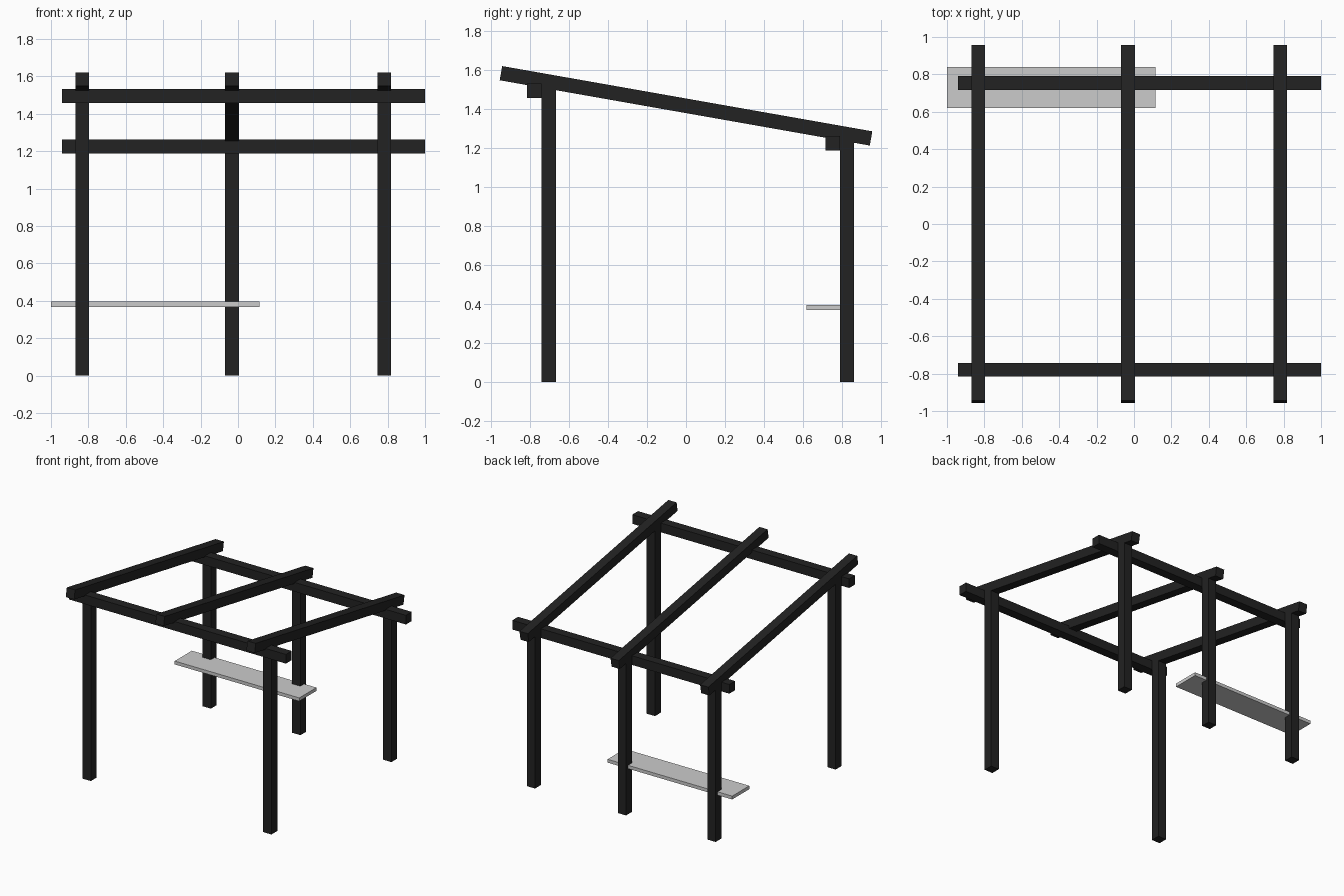
import bpy
from math import radians

if "Cube" in bpy.data.objects:
    bpy.data.objects.remove(bpy.data.objects["Cube"])

T = 0.074                          # square timber thickness
SLOPE = radians(-10)
FRAME_X = (-0.833, -0.032, 0.782)  # post and rafter lines

dark = bpy.data.materials.new("dark_timber")
dark.diffuse_color = (0.016, 0.016, 0.016, 1)
dark.use_nodes = True
dark.node_tree.nodes["Principled BSDF"].inputs["Base Color"].default_value = dark.diffuse_color


def box(name, centre, size, tilt=0, mat=None):
    bpy.ops.mesh.primitive_cube_add(size=1, location=centre, rotation=(tilt, 0, 0))
    ob = bpy.context.object
    ob.name = name
    ob.scale = size
    bpy.ops.object.transform_apply(location=False, rotation=False, scale=True)
    if mat:
        ob.data.materials.append(mat)
    return ob


def post(name, x, y, h):
    box(name, (x, y, h / 2), (T, T, h), mat=dark)


# Posts: two tall at the front, three shorter at the back
for x in (FRAME_X[0], FRAME_X[2]):
    post("front_post", x, -0.705, 1.525)
for x in FRAME_X:
    post("back_post", x, 0.827, 1.25)

# Cross beams on the front side of each post row
box("front_beam", (0.03, -0.779, 1.495), (1.94, T, T), mat=dark)
box("back_beam", (0.03, 0.753, 1.226), (1.94, T, T), mat=dark)

# Sloping rafters
for x in FRAME_X:
    box("rafter", (x, 0, 1.418), (T, 1.93, T), tilt=SLOPE, mat=dark)

# Bench board between the back posts
box("bench_seat", (-0.443, 0.729, 0.382), (1.114, 0.219, 0.027))
